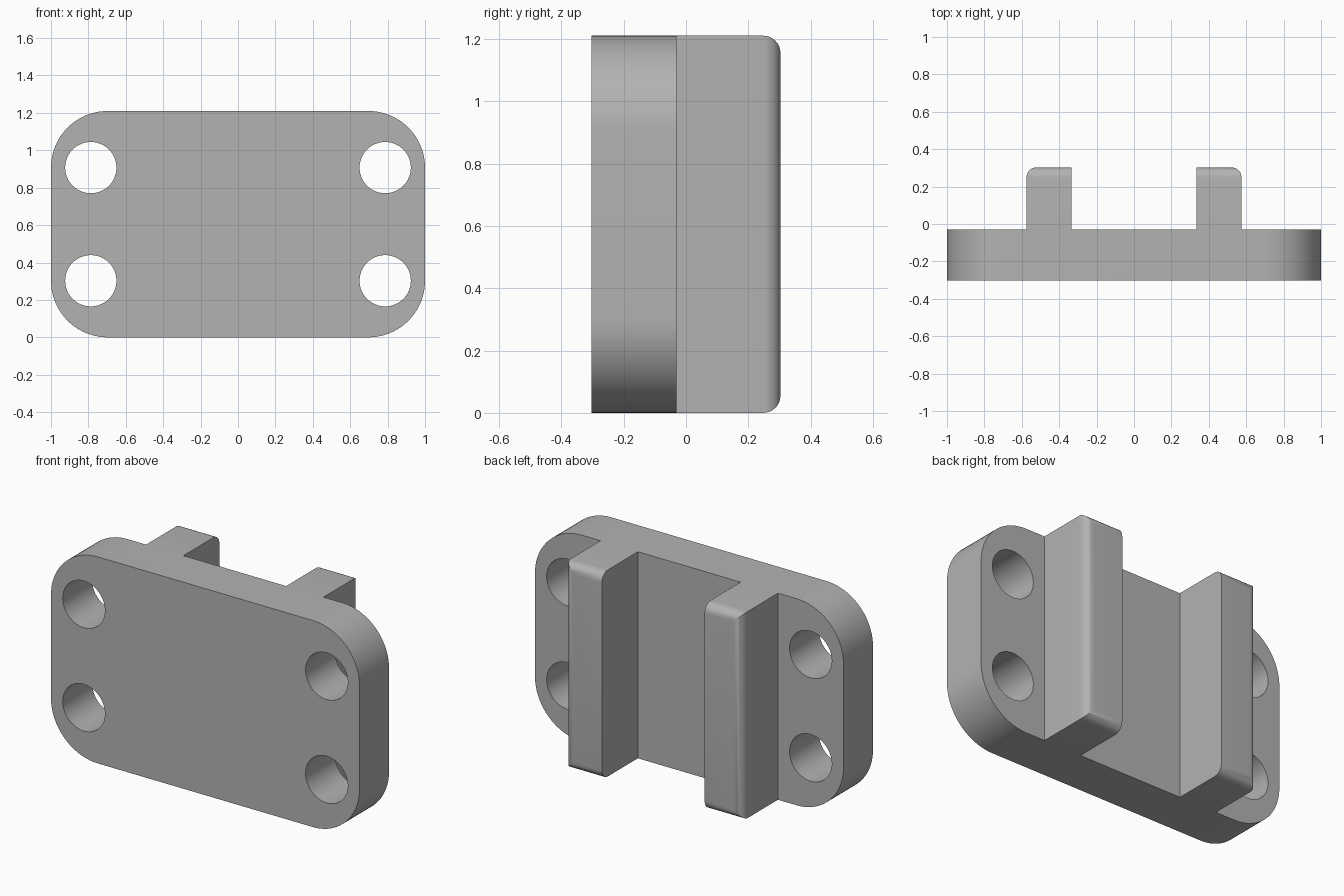
import bpy, bmesh
from math import sin, cos, pi, radians
from mathutils import Matrix, Vector

if "Cube" in bpy.data.objects:
    bpy.data.objects.remove(bpy.data.objects["Cube"])

HEIGHT = 1.21
FRONT, MID, BACK = -0.303, -0.03, 0.303
CORNER, HOLE, FILLET = 0.303, 0.137, 0.055

grey = bpy.data.materials.new("plain_grey")
grey.use_nodes = True
grey.diffuse_color = (0.45, 0.45, 0.45, 1)
grey.node_tree.nodes["Principled BSDF"].inputs["Base Color"].default_value = grey.diffuse_color


def make_object(name, bm):
    bmesh.ops.recalc_face_normals(bm, faces=bm.faces)
    mesh = bpy.data.meshes.new(name)
    bm.to_mesh(mesh)
    bm.free()
    mesh.materials.append(grey)
    obj = bpy.data.objects.new(name, mesh)
    bpy.context.collection.objects.link(obj)
    return obj


# Plate: rounded rectangle extruded from front to back
def make_plate():
    bm = bmesh.new()
    points = []
    steps = 20
    corners = [(1, 1), (-1, 1), (-1, -1), (1, -1)]
    for i, (sx, sz) in enumerate(corners):
        cx = sx * (1 - CORNER)
        cz = HEIGHT / 2 + sz * (HEIGHT / 2 - CORNER)
        for k in range(steps + 1):
            a = (i + k / steps) * pi / 2
            points.append((cx + CORNER * cos(a), FRONT, cz + CORNER * sin(a)))
    face = bm.faces.new([bm.verts.new(p) for p in points])
    grown = bmesh.ops.extrude_face_region(bm, geom=[face])["geom"]
    verts = [g for g in grown if isinstance(g, bmesh.types.BMVert)]
    bmesh.ops.translate(bm, verts=verts, vec=(0, MID - FRONT, 0))
    return make_object("mounting_bracket", bm)


# Rail: block filleted on its back edges, except the inner one
def make_rail(name, side):
    inner, outer, start = 0.333, 0.575, MID - 0.1
    bm = bmesh.new()
    size = Vector((outer - inner, BACK - start, HEIGHT))
    centre = Vector((side * (inner + outer) / 2, (start + BACK) / 2, HEIGHT / 2))
    bmesh.ops.create_cube(bm, size=1, matrix=Matrix.Translation(centre) @ Matrix.Diagonal(size).to_4x4())
    edges = []
    for e in bm.edges:
        at_back = all(v.co.y > BACK - 0.01 for v in e.verts)
        at_inner = all(abs(v.co.x) < inner + 0.01 for v in e.verts)
        if at_back and not at_inner:
            edges.append(e)
    bmesh.ops.bevel(bm, geom=edges, offset=FILLET, segments=8, profile=0.5, affect='EDGES')
    return make_object(name, bm)


# Cutter for one bolt hole
def make_hole(x, z):
    bm = bmesh.new()
    place = Matrix.Translation((x, (FRONT + MID) / 2, z)) @ Matrix.Rotation(pi / 2, 4, 'X')
    bmesh.ops.create_cone(bm, cap_ends=True, segments=64, radius1=HOLE, radius2=HOLE,
                          depth=0.5, matrix=place)
    return make_object("bolt_hole_cutter", bm)


bracket = make_plate()
helpers = []
for side, label in ((1, "left"), (-1, "right")):
    helpers.append((make_rail(label + "_rail", side), 'UNION'))
    for z in (HEIGHT / 4, HEIGHT * 3 / 4):
        helpers.append((make_hole(side * 0.787, z), 'DIFFERENCE'))

# Merge the rails and drill the holes, then drop the helpers
bpy.context.view_layer.objects.active = bracket
for helper, operation in helpers:
    helper.hide_render = True
    mod = bracket.modifiers.new(helper.name, 'BOOLEAN')
    mod.operation = operation
    mod.solver = 'EXACT'
    mod.object = helper
    bpy.ops.object.modifier_apply(modifier=mod.name)
    bpy.data.objects.remove(helper)

# Smooth rounded surfaces, sharp corners
bpy.ops.object.select_all(action='DESELECT')
bracket.select_set(True)
bpy.ops.object.shade_smooth_by_angle(angle=radians(30))
